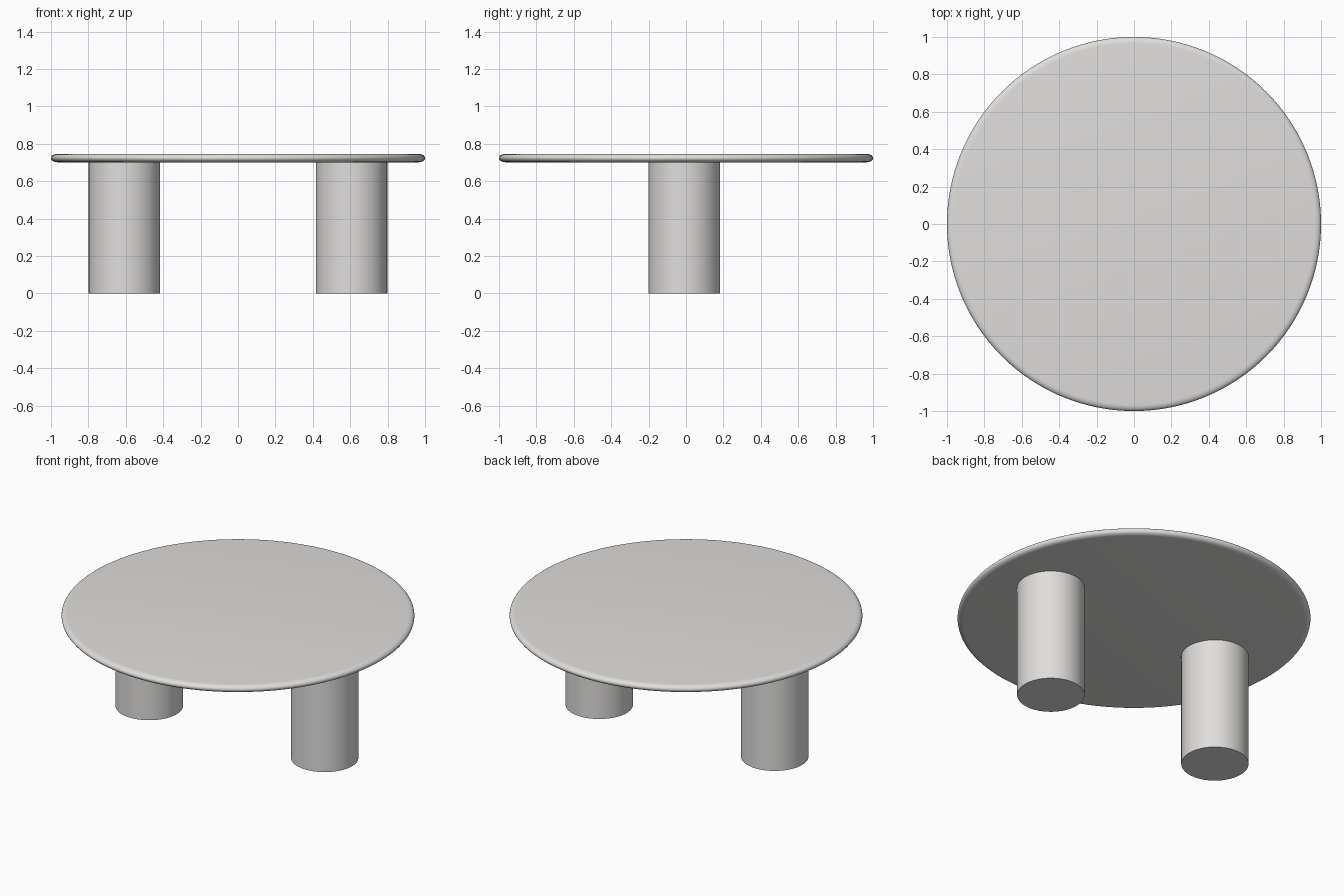
import bpy, bmesh, math

if "Cube" in bpy.data.objects:
    bpy.data.objects.remove(bpy.data.objects["Cube"])

mat = bpy.data.materials.new("light grey")
mat.diffuse_color = (0.74, 0.73, 0.72, 1)
mat.use_nodes = True
mat.node_tree.nodes["Principled BSDF"].inputs["Base Color"].default_value = mat.diffuse_color


def lathe(name, profile, centre, sides):
    """Spin a closed (radius, z) profile into a solid; end points lie on the axis."""
    bm = bmesh.new()
    rings = []
    for r, z in profile:
        rings.append([bm.verts.new((r * math.cos(2 * math.pi * i / sides),
                                    r * math.sin(2 * math.pi * i / sides), z))
                      for i in range(sides)])
    for a, b in zip(rings, rings[1:]):
        for i in range(sides):
            j = (i + 1) % sides
            bm.faces.new((a[i], a[j], b[j], b[i]))
    bm.faces.new(rings[0][::-1])
    bm.faces.new(rings[-1])
    me = bpy.data.meshes.new(name)
    bm.to_mesh(me)
    bm.free()
    me.materials.append(mat)
    ob = bpy.data.objects.new(name, me)
    ob.location = centre
    bpy.context.collection.objects.link(ob)
    bpy.ops.object.select_all(action='DESELECT')
    ob.select_set(True)
    bpy.context.view_layer.objects.active = ob
    bpy.ops.object.shade_smooth_by_angle(angle=math.radians(35))
    return ob


# Round table top with a soft rounded rim
z_mid, half, rim = 0.7235, 0.0225, 0.034
steps = 10
edge = []
for k in range(steps + 1):
    t = -math.pi / 2 + math.pi * k / steps
    edge.append((1 - rim + rim * math.cos(t), z_mid + half * math.sin(t)))
lathe("table_top", edge, (0, 0, 0), 128)

# Two thick cylindrical legs
for side, x in (("left", -0.607), ("right", 0.607)):
    lathe(side + "_leg", [(0.191, 0), (0.191, 0.702)], (x, -0.01, 0), 64)
